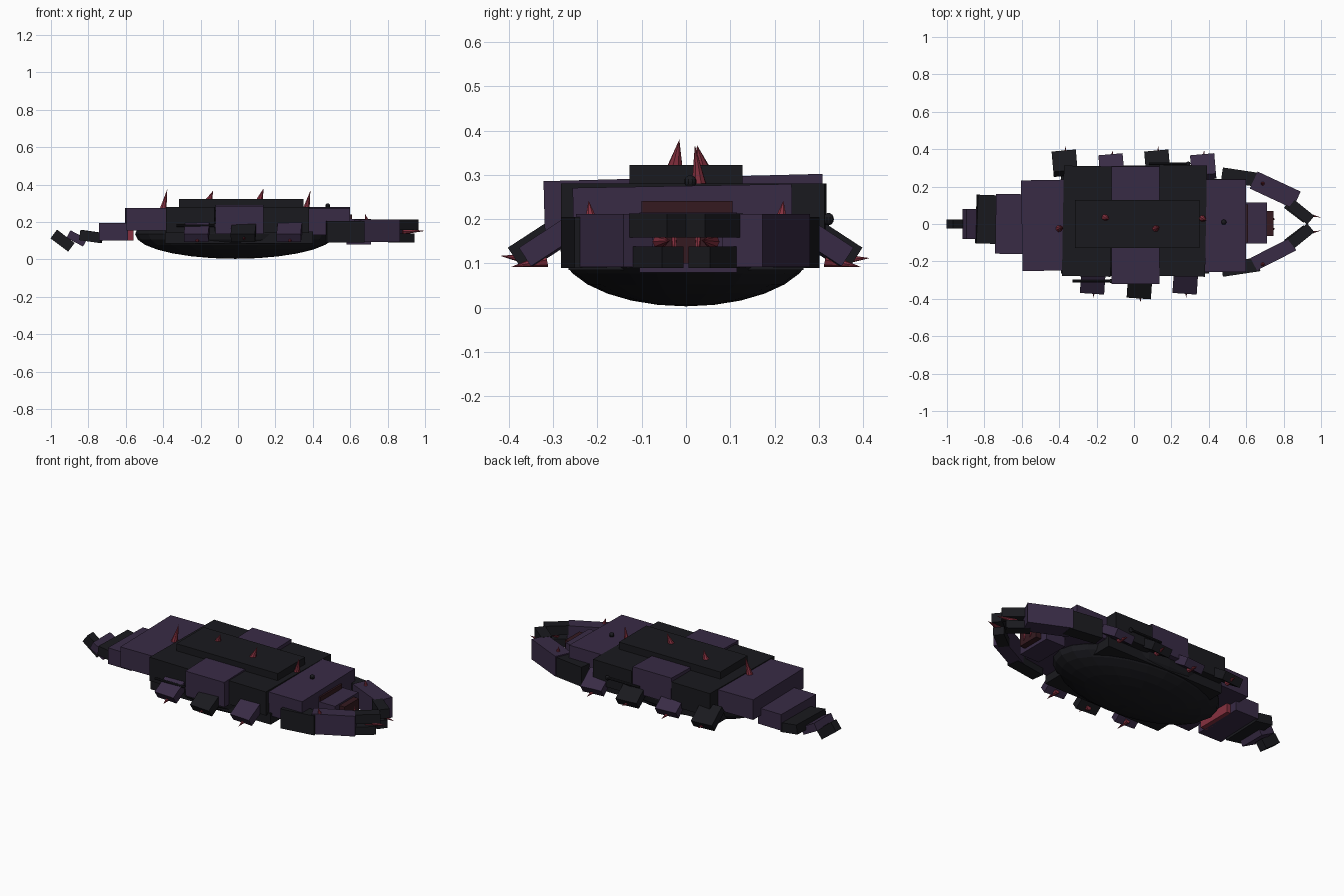
import bpy, bmesh, math
from mathutils import Vector, Matrix, Euler

if "Cube" in bpy.data.objects:
    bpy.data.objects.remove(bpy.data.objects["Cube"])


def mat(name, rgb):
    m = bpy.data.materials.new(name)
    m.diffuse_color = (*rgb, 1)
    m.use_nodes = True
    m.node_tree.nodes["Principled BSDF"].inputs["Base Color"].default_value = m.diffuse_color
    return m


DARK = mat("black_chitin", (0.010, 0.010, 0.013))
PURPLE = mat("purple_chitin", (0.040, 0.024, 0.060))
RED = mat("red_spike", (0.24, 0.03, 0.05))
MAW = mat("maw_red", (0.035, 0.010, 0.014))


def finish(name, bm, m):
    me = bpy.data.meshes.new(name)
    bm.to_mesh(me)
    bm.free()
    me.materials.append(m)
    ob = bpy.data.objects.new(name, me)
    bpy.context.collection.objects.link(ob)
    return ob


def block(name, c, s, m, rot=(0, 0, 0)):
    bm = bmesh.new()
    r = Euler([math.radians(a) for a in rot]).to_matrix().to_4x4()
    bmesh.ops.create_cube(bm, size=1, matrix=Matrix.Translation(c) @ r @ Matrix.Diagonal((*s, 1)))
    return finish(name, bm, m)


def span(name, x, y, z, m, rot=(0, 0, 0)):
    lo, hi = Vector((x[0], y[0], z[0])), Vector((x[1], y[1], z[1]))
    return block(name, (lo + hi) / 2, hi - lo, m, rot)


def beam(name, p, q, w, z, m):
    # upright block running between two plan points
    d = Vector(q) - Vector(p)
    c = (Vector(p) + Vector(q)) / 2
    return block(name, (c.x, c.y, (z[0] + z[1]) / 2), (d.length, w, z[1] - z[0]), m,
                 (0, 0, math.degrees(math.atan2(d.y, d.x))))


def cone(name, base, tip, r, m=RED, r2=0, sides=8):
    d = Vector(tip) - Vector(base)
    bm = bmesh.new()
    M = Matrix.Translation((Vector(base) + Vector(tip)) / 2) @ d.to_track_quat('Z', 'Y').to_matrix().to_4x4()
    bmesh.ops.create_cone(bm, cap_ends=True, segments=sides, radius1=r, radius2=r2, depth=d.length, matrix=M)
    return finish(name, bm, m)


def ball(name, c, s, m, u=10, v=8, rot=Matrix()):
    bm = bmesh.new()
    bmesh.ops.create_uvsphere(bm, u_segments=u, v_segments=v, radius=1,
                              matrix=Matrix.Translation(c) @ Matrix.Diagonal((*s, 1)) @ rot)
    return finish(name, bm, m)


# Rounded belly
ball("belly", (-0.015, 0, 0.135), (0.535, 0.285, 0.132), DARK, 24, 14)

# Carapace plates and dorsal ridge
span("mid_rear_plate", (-0.38, -0.12), (-0.28, 0.31), (0.14, 0.28), DARK, (0, 0, -1))
span("mid_front_plate", (0.13, 0.385), (-0.28, 0.315), (0.14, 0.28), DARK, (0, 0, -1))
span("centre_plate", (-0.12, 0.135), (-0.32, 0.31), (0.145, 0.294), PURPLE, (1.5, 0, 0))
span("front_plate", (0.37, 0.60), (-0.255, 0.24), (0.135, 0.275), PURPLE, (1, 0, 0))
span("rear_plate", (-0.60, -0.37), (-0.25, 0.235), (0.155, 0.275), PURPLE, (0, 0, 1))
span("dorsal_ridge", (-0.315, 0.35), (-0.128, 0.128), (0.26, 0.322), DARK)
span("lower_skirt", (-0.39, 0.40), (-0.265, 0.265), (0.085, 0.15), DARK)
span("rear_vent", (-0.60, -0.56), (-0.11, 0.11), (0.10, 0.16), RED)

# Tapering tail of tilted segments
span("tail_segment_1", (-0.74, -0.585), (-0.16, 0.16), (0.10, 0.195), PURPLE, (0, 0, -1))
block("tail_segment_2", (-0.785, 0.025, 0.122), (0.115, 0.26, 0.055), DARK, (0, 8, -2))
block("tail_segment_3", (-0.862, 0, 0.112), (0.10, 0.16, 0.045), PURPLE, (0, 28, 0))
block("tail_tip", (-0.938, 0, 0.10), (0.118, 0.05, 0.058), DARK, (0, 37, 0))

# Head with a recessed mouth
span("head", (0.58, 0.71), (-0.105, 0.115), (0.08, 0.215), PURPLE)
span("brow", (0.58, 0.61), (-0.10, 0.105), (0.215, 0.241), MAW)
span("mouth", (0.70, 0.745), (-0.065, 0.07), (0.10, 0.205), MAW)
for s in (-1, 1):
    cone("fang", (0.73, 0.03 * s, 0.19), (0.755, 0.025 * s, 0.11), 0.013)
ball("sensor_eye", (0.48, 0.01, 0.285), (0.014, 0.014, 0.014), DARK)

# Grasping arms: two segments each, then a pair of fingers with a spike
for side, s, o in (("right", -1, 0), ("left", 1, 0.02)):
    beam(side + "_upper_arm", (0.47, (0.245 + o) * s), (0.67, (0.215 + o) * s), 0.075, (0.09, 0.205), DARK)
    beam(side + "_forearm", (0.64, (0.215 + o) * s), (0.85 + o, (0.108 + o) * s), 0.10 if s > 0 else 0.075,
         (0.092, 0.212), PURPLE)
    beam(side + "_upper_finger", (0.84, 0.105 * s), (0.945, 0.02 * s), 0.06, (0.158, 0.213), DARK)
    beam(side + "_lower_finger", (0.82, 0.11 * s), (0.925, 0.03 * s), 0.06, (0.09, 0.138), DARK)
    cone(side + "_claw_spike", (0.88, 0.06 * s, 0.149), (1.0, 0.035 * s, 0.152), 0.016)
    cone(side + "_arm_thorn", (0.69, 0.215 * s, 0.20), (0.68, 0.22 * s, 0.242), 0.014)

# Side leg plates, drooping outward, each with an outward spike
legs = [(-0.22, -1, PURPLE, 0), (0.03, -1, DARK, 0.025), (0.275, -1, PURPLE, 0),
        (-0.37, 1, DARK, 0.02), (-0.12, 1, PURPLE, 0), (0.125, 1, DARK, 0.02), (0.37, 1, PURPLE, 0)]
for x, s, m, o in legs:
    block("leg_plate", (x, s * (0.305 + o), 0.15), (0.13, 0.13, 0.05), m, (-33 * s, 0, 5 if s > 0 else -4))
    cone("leg_spike", (x, s * (0.315 + o), 0.108), (x + 0.005, s * (0.395 + o), 0.092 + o), 0.016)

# Leaning dorsal spikes
for x, y, t in ((-0.4, -0.025, 0.375), (-0.155, 0.035, 0.367), (0.115, -0.025, 0.38), (0.365, 0.03, 0.367)):
    base = 0.27 if x < -0.35 or x > 0.35 else 0.315
    cone("dorsal_spike", (x, y, base), (x + 0.022, y + 0.01 * (-1 if y > 0 else 1), t), 0.019)

# Thin side tubes
for a, b, y, z in ((-0.33, -0.12, -0.305, 0.18), (0.08, 0.29, 0.322, 0.20)):
    cone("side_tube", (a, y, z), (b, y, z), 0.007, DARK, 0.007)
    ball("tube_joint", (b, y, z), (0.012, 0.012, 0.014), DARK)
